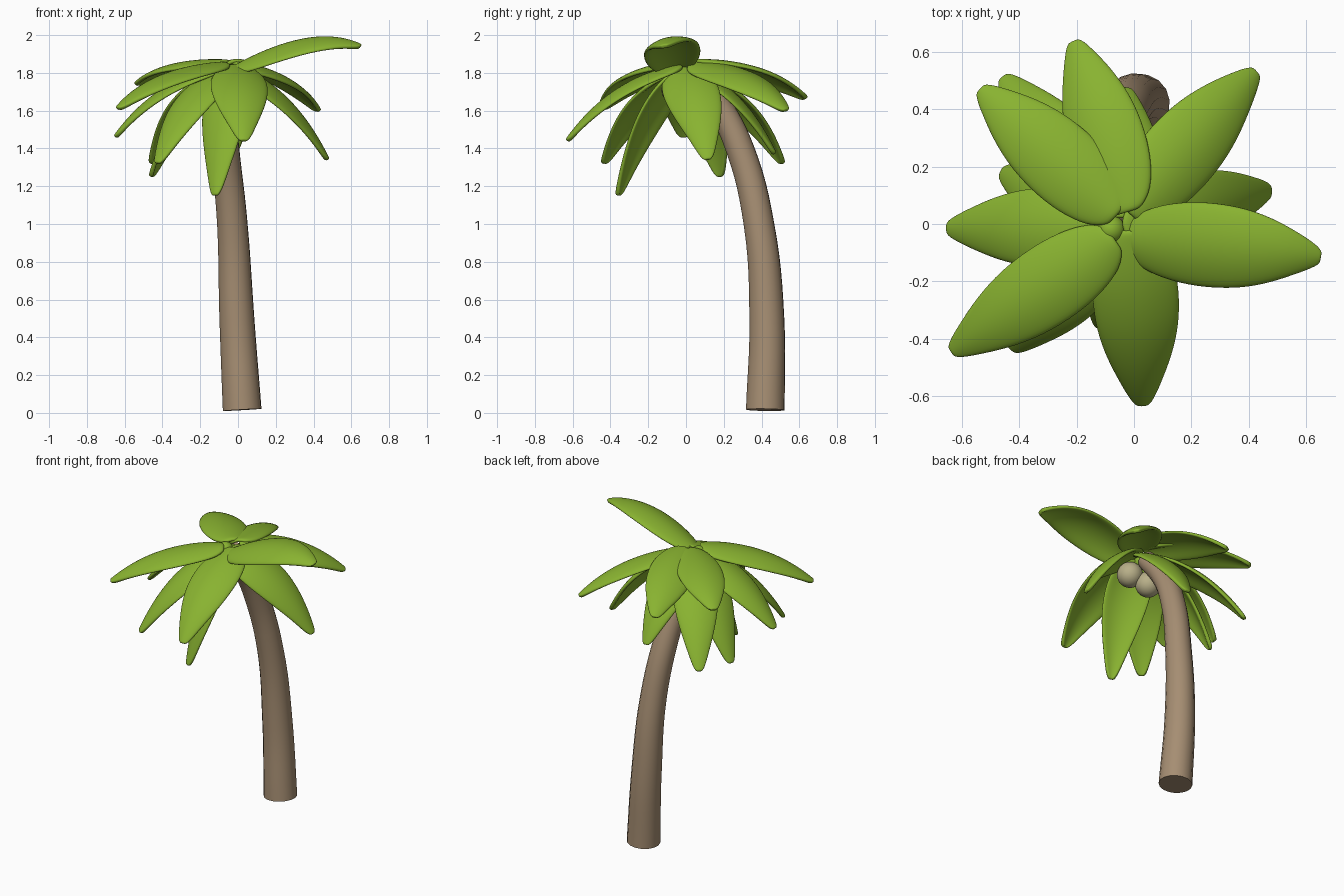
import bpy, bmesh
from math import pi
from mathutils import Vector, Matrix

if "Cube" in bpy.data.objects:
    bpy.data.objects.remove(bpy.data.objects["Cube"])


def material(name, rgb):
    m = bpy.data.materials.new(name)
    m.diffuse_color = (*rgb, 1)
    m.use_nodes = True
    m.node_tree.nodes["Principled BSDF"].inputs["Base Color"].default_value = m.diffuse_color
    return m


BARK = material("bark", (0.38, 0.27, 0.17))
LEAF = material("leaf", (0.25, 0.45, 0.03))
HUSK = material("husk", (0.48, 0.43, 0.25))


def finish(ob, mat, angle=pi / 3):
    ob.data.materials.clear()
    ob.data.materials.append(mat)
    bpy.ops.object.select_all(action='DESELECT')
    ob.select_set(True)
    bpy.context.view_layer.objects.active = ob
    bpy.ops.object.shade_smooth_by_angle(angle=angle)


# Trunk: a tapering tube along a leaning curve (x, y, z, radius)
path = [(.022, .42, .016, .103), (-.006, .428, .5, .093), (-.03, .386, 1.0, .081),
        (-.068, .285, 1.4, .075), (-.085, .17, 1.63, .07), (-.08, .03, 1.80, .06)]
curve = bpy.data.curves.new("trunk", 'CURVE')
curve.dimensions = '3D'
curve.bevel_depth = 1
curve.bevel_resolution = 6
curve.resolution_u = 6
curve.use_fill_caps = True
spline = curve.splines.new('BEZIER')
spline.bezier_points.add(len(path) - 1)
for bp, (x, y, z, r) in zip(spline.bezier_points, path):
    bp.co = (x, y, z)
    bp.radius = r
    bp.handle_left_type = bp.handle_right_type = 'AUTO'
trunk = bpy.data.objects.new("trunk", curve)
bpy.context.collection.objects.link(trunk)
trunk.select_set(True)
bpy.context.view_layer.objects.active = trunk
bpy.ops.object.convert(target='MESH')
finish(bpy.context.object, BARK, pi / 4)

# Leaf outline: (position along leaf, full width)
OUTLINE = [(0, .09), (.05, .19), (.16, .255), (.3, .285), (.46, .28), (.6, .25),
           (.73, .20), (.84, .145), (.93, .095), (.98, .06), (1, .025)]
ACROSS = [-1, -.6, -.2, .2, .6, 1]


def frond(name, tip, hub=(-.05, 0, 1.84), ctrl_z=None, width=1.0, roll=0.0):
    """Arched leaf swept along a quadratic curve from the crown to its tip."""
    hub, tip = Vector(hub), Vector(tip)
    out = Vector((tip.x - hub.x, tip.y - hub.y, 0)).normalized()
    a = hub + out * .02
    c = a.lerp(tip, .62)
    c.z = ctrl_z if ctrl_z else hub.z + .06 - .3 * (hub.z - tip.z)
    side0 = out.cross(Vector((0, 0, 1)))
    bm = bmesh.new()
    rows = []
    for t, w in OUTLINE:
        p = a * (1 - t) ** 2 + c * 2 * t * (1 - t) + tip * t * t
        tangent = ((c - a) * (1 - t) + (tip - c) * t).normalized()
        side = Matrix.Rotation(roll, 3, tangent) @ side0
        normal = side.cross(tangent)
        w *= width
        rows.append([bm.verts.new(p + side * u * w / 2 - normal * .14 * w * u * u)
                     for u in ACROSS])
    for r0, r1 in zip(rows, rows[1:]):
        for i in range(len(ACROSS) - 1):
            bm.faces.new((r0[i], r0[i + 1], r1[i + 1], r1[i]))
    me = bpy.data.meshes.new(name)
    bm.to_mesh(me)
    bm.free()
    ob = bpy.data.objects.new(name, me)
    bpy.context.collection.objects.link(ob)
    solid = ob.modifiers.new("thickness", 'SOLIDIFY')
    solid.thickness = .024
    solid.offset = 0
    sub = ob.modifiers.new("smooth", 'SUBSURF')
    sub.levels = sub.render_levels = 2
    finish(ob, LEAF, pi)


# Upper fronds
frond("frond_raised", (.65, -.115, 1.94), (-.05, -.055, 1.82), 2.06, 1.08, .22)
frond("frond_back_right", (.425, .53, 1.60), (-.03, .02, 1.85), roll=.2)
frond("frond_back", (-.21, .635, 1.665), (-.02, .02, 1.86), roll=-.22)
frond("frond_back_left", (-.535, .47, 1.74), (-.04, .02, 1.86))
frond("frond_front_left", (-.635, -.445, 1.61), (-.05, -.04, 1.85))

# Lower drooping fronds
frond("frond_left", (-.65, -.015, 1.46), (-.05, -.01, 1.83))
frond("frond_front", (.03, -.63, 1.44), (-.01, 0, 1.84), width=1.08)
frond("frond_right", (.475, .115, 1.34), (-.05, -.05, 1.83), width=1.05, roll=.35)
frond("frond_low_back_left", (-.455, .51, 1.32), (-.05, 0, 1.82))
frond("frond_low_left", (-.46, .18, 1.25), (-.05, 0, 1.81))
frond("frond_low_front_left", (-.425, -.435, 1.32), (-.05, 0, 1.82))
frond("frond_low_front", (-.12, -.36, 1.15), (-.05, 0, 1.81), roll=.35)
frond("frond_low_back", (-.03, .47, 1.37), (-.05, 0, 1.82))

# Coconuts hanging under the crown, and the bud closing its top
for name, loc, r, mat in [("coconut_1", (-.01, -.05, 1.71), .08, HUSK),
                          ("coconut_2", (-.105, .01, 1.65), .08, HUSK),
                          ("crown_bud", (-.08, -.02, 1.81), .05, LEAF)]:
    bpy.ops.mesh.primitive_uv_sphere_add(segments=24, ring_count=14, radius=r, location=loc)
    bpy.context.object.name = name
    finish(bpy.context.object, mat)
